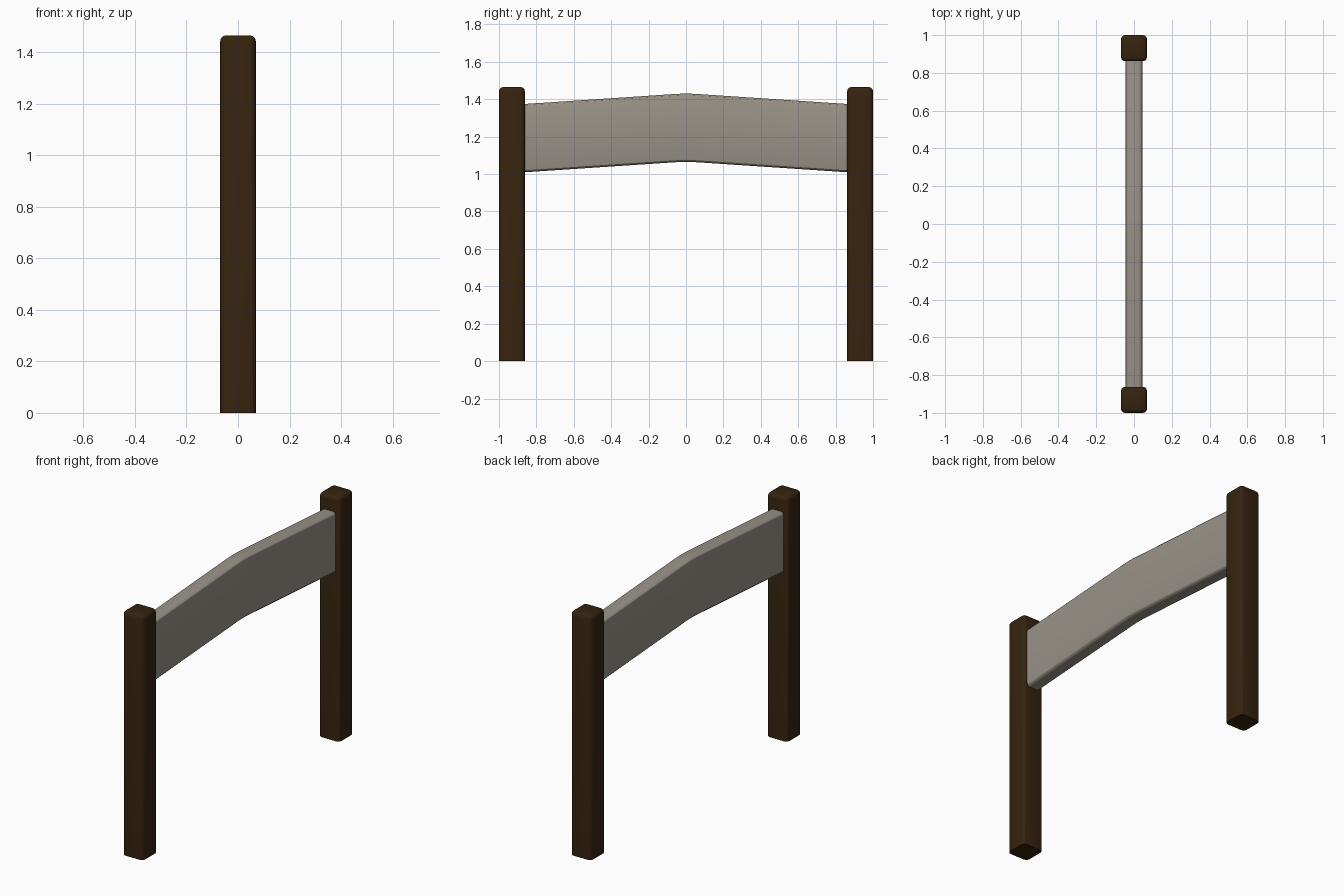
import bpy, bmesh, math

if "Cube" in bpy.data.objects:
    bpy.data.objects.remove(bpy.data.objects["Cube"])


def material(name, rgb):
    m = bpy.data.materials.new(name)
    m.diffuse_color = (*rgb, 1.0)
    m.use_nodes = True
    m.node_tree.nodes["Principled BSDF"].inputs["Base Color"].default_value = m.diffuse_color
    return m


def finish(bm, name, mat):
    bmesh.ops.recalc_face_normals(bm, faces=bm.faces)
    me = bpy.data.meshes.new(name)
    bm.to_mesh(me)
    bm.free()
    me.materials.append(mat)
    ob = bpy.data.objects.new(name, me)
    bpy.context.collection.objects.link(ob)
    bpy.context.view_layer.objects.active = ob
    ob.select_set(True)
    bpy.ops.object.shade_smooth_by_angle(angle=math.radians(30))
    ob.select_set(False)
    return ob


dark_wood = material("dark wood", (0.036, 0.0165, 0.0048))
grey_board = material("warm grey board", (0.32, 0.29, 0.245))

POST_W, POST_H, POST_Y = 0.138, 1.465, 0.931


# Posts: boxes with rounded uprights and top, flat sharp foot
def post(name, y):
    bm = bmesh.new()
    bmesh.ops.create_cube(bm, size=1)
    for v in bm.verts:
        v.co = (v.co.x * POST_W, y + v.co.y * POST_W, (v.co.z + 0.5) * POST_H)
    edges = [e for e in bm.edges if max(v.co.z for v in e.verts) > 0.1]
    bmesh.ops.bevel(bm, geom=edges, offset=0.022, segments=3, profile=0.5,
                    affect='EDGES', clamp_overlap=True)
    finish(bm, name, dark_wood)


post("front_post", -POST_Y)
post("back_post", POST_Y)

# Board: rounded cross-section swept along y with a gentle peak in the middle
HALF_X, HALF_Z, R, SEG = 0.045, 0.1825, 0.02, 3
section = []
for q, (sx, sz) in enumerate([(1, 1), (-1, 1), (-1, -1), (1, -1)]):
    for i in range(SEG + 1):
        a = math.pi / 2 * (q + i / SEG)
        section.append((sx * (HALF_X - R) + R * math.cos(a),
                        sz * (HALF_Z - R) + R * math.sin(a)))

half = [(0.88, 1.191), (0.06, 1.2455), (0.03, 1.247)]
path = [(-y, z) for y, z in half] + [(0, 1.2475)] + half[::-1]

bm = bmesh.new()
rings = [[bm.verts.new((x, y, zc + dz)) for x, dz in section] for y, zc in path]
n = len(section)
for a, b in zip(rings, rings[1:]):
    for i in range(n):
        j = (i + 1) % n
        bm.faces.new((a[i], a[j], b[j], b[i]))
bm.faces.new(rings[0])
bm.faces.new(rings[-1])
finish(bm, "cross_board", grey_board)
